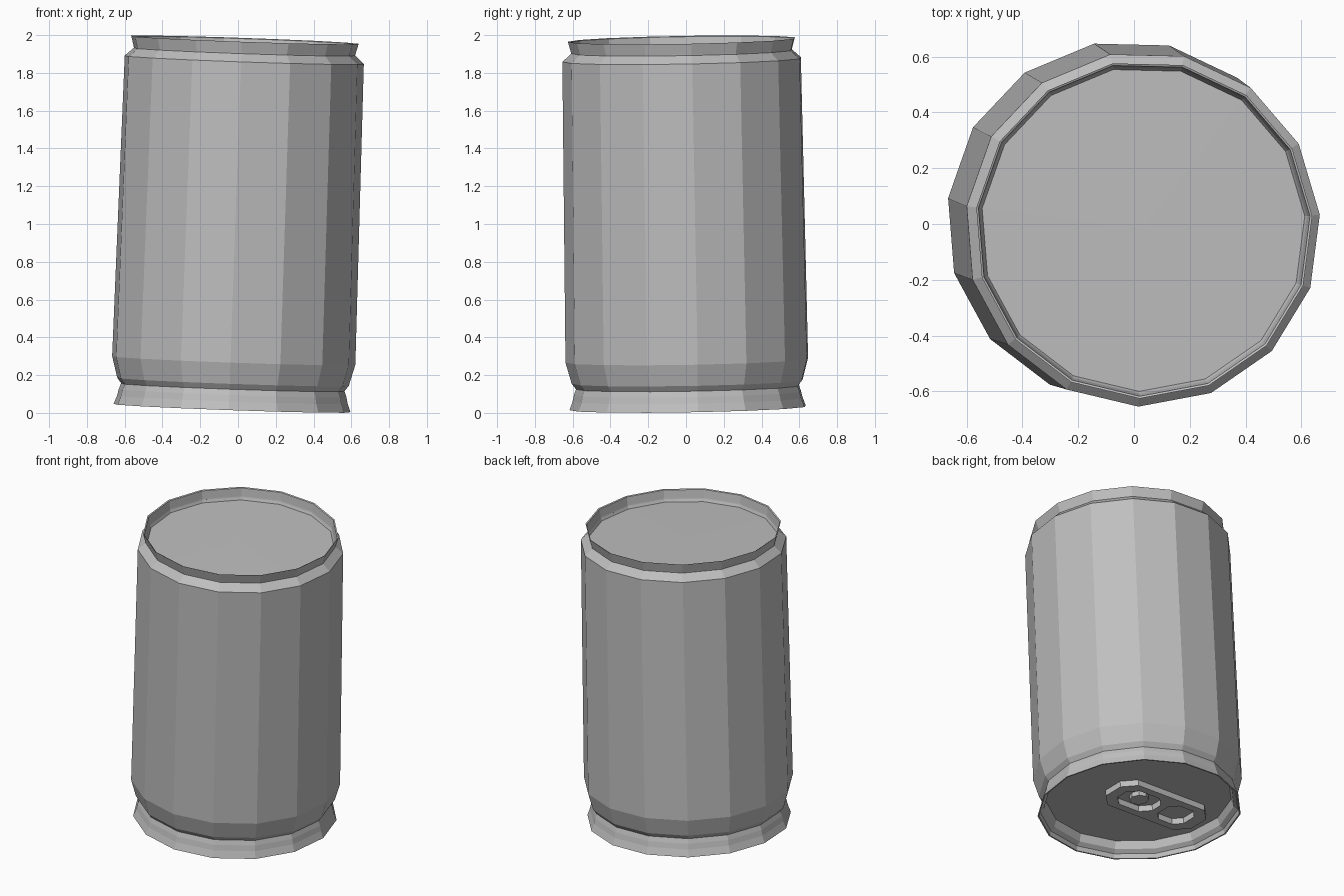
import bpy, bmesh, math
from mathutils import Matrix, Vector

cube = bpy.data.objects.get("Cube")
if cube:
    bpy.data.objects.remove(cube, do_unlink=True)

SIDES = 15
PHASE = math.radians(4.6)

metal = bpy.data.materials.new("grey_metal")
metal.use_nodes = True
grey = (0.52, 0.52, 0.52, 1)
metal.diffuse_color = grey
metal.node_tree.nodes["Principled BSDF"].inputs["Base Color"].default_value = grey

# The whole can leans slightly
lean = Vector((0.035, -0.0173, 1)).to_track_quat('Z', 'Y').to_matrix()
up = Vector((0.035, -0.0173, 1)).normalized()
lean = Vector((0, 0, 1)).rotation_difference(up).to_matrix().to_4x4()
PLACE = Matrix.Translation((-0.033, 0.014, 0.025)) @ lean


def add_object(name, mesh):
    mesh.materials.clear()
    mesh.materials.append(metal)
    obj = bpy.data.objects.new(name, mesh)
    bpy.context.collection.objects.link(obj)
    obj.matrix_world = PLACE
    return obj


def lathe(name, profile, sides=SIDES, phase=PHASE):
    """Revolve (radius, height) points; radius 0 becomes a single point."""
    bm = bmesh.new()
    rings = []
    for r, h in profile:
        n = sides if r else 1
        rings.append([bm.verts.new((r * math.cos(phase + math.tau * i / sides),
                                    r * math.sin(phase + math.tau * i / sides), h))
                      for i in range(n)])
    for low, high in zip(rings, rings[1:]):
        for i in range(sides):
            j = (i + 1) % sides
            corners = [low[i % len(low)], low[j % len(low)],
                       high[j % len(high)], high[i % len(high)]]
            bm.faces.new(list(dict.fromkeys(corners)))
    mesh = bpy.data.meshes.new(name)
    bm.to_mesh(mesh)
    bm.free()
    return add_object(name, mesh)


def chamfered(x0, x1, half, cut):
    """Rectangle outline with cut corners."""
    return [(x0 + cut, -half), (x1 - cut, -half), (x1, -half + cut), (x1, half - cut),
            (x1 - cut, half), (x0 + cut, half), (x0, half - cut), (x0, -half + cut)]


def plate(name, outlines, z, thick):
    """Flat plate; outlines after the first are holes."""
    curve = bpy.data.curves.new(name, 'CURVE')
    curve.dimensions = '2D'
    curve.fill_mode = 'BOTH'
    curve.extrude = thick / 2
    for outline in outlines:
        spline = curve.splines.new('POLY')
        spline.points.add(len(outline) - 1)
        for point, (x, y) in zip(spline.points, outline):
            point.co = (x, y, 0, 1)
        spline.use_cyclic_u = True
    temp = bpy.data.objects.new(name + "_outline", curve)
    bpy.context.collection.objects.link(temp)
    graph = bpy.context.evaluated_depsgraph_get()
    mesh = bpy.data.meshes.new_from_object(temp.evaluated_get(graph))
    bpy.data.objects.remove(temp, do_unlink=True)
    mesh.transform(Matrix.Translation((0, 0, z)))
    mesh.polygons.foreach_set("use_smooth", [False] * len(mesh.polygons))
    return add_object(name, mesh)


# Recessed lid with its flared lip
lathe("lid", [(0, 0.1), (0.575, 0.1), (0.59, 0.05), (0.615, 0.03), (0.622, 0.0),
              (0.631, 0.0), (0.614, 0.045), (0.606, 0.08), (0.595, 0.11)])
# Main wall with rounded lower edge and chamfered shoulder
lathe("can_body", [(0.595, 0.11), (0.617, 0.139), (0.648, 0.252),
                   (0.637, 1.845), (0.589, 1.888)])
# Flared rim and sunken end panel
lathe("end_panel", [(0.589, 1.888), (0.606, 1.951), (0.598, 1.947),
                    (0.59, 1.89), (0.582, 1.872), (0, 1.876)])

# Pull tab with rivet opening and finger hole
plate("pull_tab", [chamfered(-0.48, 0.21, 0.15, 0.08),
                   chamfered(-0.14, 0.14, 0.1, 0.06),
                   chamfered(-0.4, -0.19, 0.1, 0.05)], 0.08, 0.04)
lathe("rivet", [(0, 0.07), (0.06, 0.07), (0.06, 0.1)], 8)
